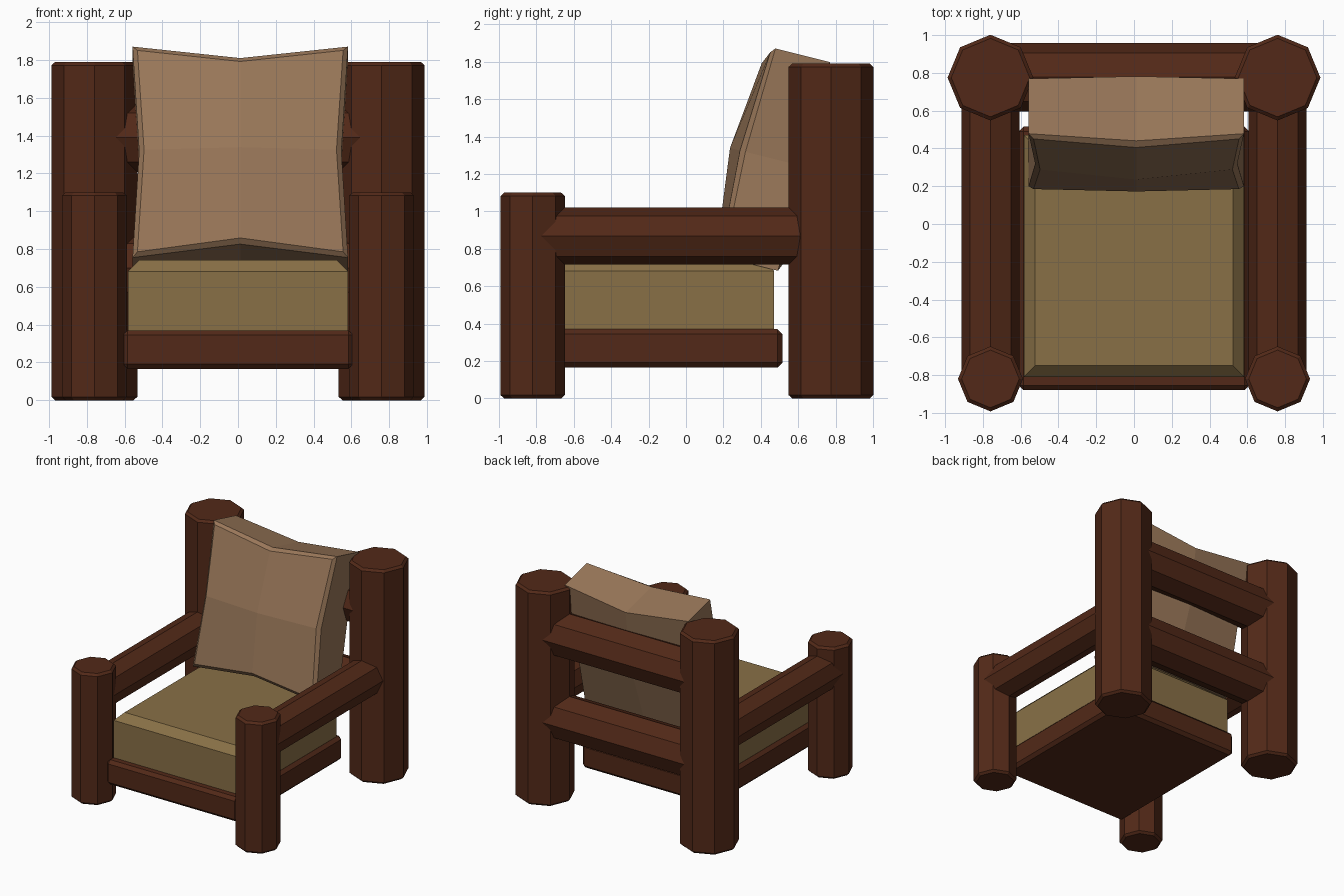
import bpy, bmesh, math
from mathutils import Vector

if "Cube" in bpy.data.objects:
    bpy.data.objects.remove(bpy.data.objects["Cube"])


def material(name, rgb):
    m = bpy.data.materials.new(name)
    m.diffuse_color = (*rgb, 1)
    m.use_nodes = True
    m.node_tree.nodes["Principled BSDF"].inputs["Base Color"].default_value = m.diffuse_color
    return m


WOOD = material("wood", (0.085, 0.022, 0.009))
SEAT = material("seat_fabric", (0.25, 0.163, 0.062))
PILLOW = material("pillow_fabric", (0.32, 0.185, 0.1))


def finish(name, bm, mat):
    bmesh.ops.recalc_face_normals(bm, faces=bm.faces)
    me = bpy.data.meshes.new(name)
    bm.to_mesh(me)
    bm.free()
    me.materials.append(mat)
    ob = bpy.data.objects.new(name, me)
    bpy.context.collection.objects.link(ob)
    return ob


def log(name, start, end, radius, bevel=0.018):
    """Eight-sided log between two points, with chamfered ends."""
    a, b = Vector(start), Vector(end)
    bm = bmesh.new()
    bmesh.ops.create_cone(bm, cap_ends=True, segments=8, radius1=radius,
                          radius2=radius, depth=(b - a).length)
    caps = [f for f in bm.faces if len(f.verts) == 8]
    rims = list({e for f in caps for e in f.edges})
    bmesh.ops.bevel(bm, geom=rims, offset=bevel, segments=1, affect='EDGES')
    ob = finish(name, bm, WOOD)
    ob.location = (a + b) / 2
    axis = b - a
    if abs(axis.x) > 0.1:
        ob.rotation_euler = (0, math.pi / 2, 0)
    elif abs(axis.y) > 0.1:
        ob.rotation_euler = (math.pi / 2, 0, 0)
    return ob


def block(name, lo, hi, bevel, mat, top_only=False):
    """Box between two corners, with chamfered edges."""
    bm = bmesh.new()
    bmesh.ops.create_cube(bm, size=1)
    lo, hi = Vector(lo), Vector(hi)
    for v in bm.verts:
        v.co = (lo + hi) / 2 + v.co * (hi - lo)
    edges = [e for e in bm.edges
             if not top_only or all(v.co.z > hi.z - 1e-4 for v in e.verts)]
    bmesh.ops.bevel(bm, geom=edges, offset=bevel, segments=1, affect='EDGES')
    return finish(name, bm, mat)


# Posts and arms, left and right
for side, s in (("left", -1), ("right", 1)):
    x = 0.76 * s
    log(f"back_post_{side}", (x, 0.775, 0), (x, 0.775, 1.79), 0.227)
    log(f"front_post_{side}", (x, -0.82, 0), (x, -0.82, 1.10), 0.172)
    log(f"arm_{side}", (x, -0.82, 0.868), (x, 0.72, 0.868), 0.153)

# Back rails
for name, z in (("upper", 1.39), ("lower", 0.70)):
    log(f"back_rail_{name}", (-0.76, 0.777, z), (0.76, 0.777, z), 0.182)

# Base and seat cushion
block("seat_base", (-0.61, -0.88, 0.165), (0.61, 0.515, 0.37), 0.026, WOOD)
block("seat_cushion", (-0.583, -0.81, 0.25), (0.583, 0.47, 0.742), 0.06, SEAT,
      top_only=True)


# Back pillow: layers of 3x3 points with pinched edges and bulging middles
def build_pillow():
    half, height, tilt = 0.57, 1.15, math.radians(14)
    up = Vector((0, math.sin(tilt), math.cos(tilt)))
    back = Vector((0, math.cos(tilt), -math.sin(tilt)))
    centre = Vector((0.012, 0.20, 0.755)) + up * height / 2
    bm = bmesh.new()

    def layer(inset, depth, edge_bulge, centre_bulge):
        pts = {}
        for i in (-1, 0, 1):
            for j in (-1, 0, 1):
                u = i * (half - inset - (0.035 if j == 0 else 0))
                v = j * (height / 2 - inset - (0.068 if i == 0 else 0))
                b = (0, edge_bulge, centre_bulge)[(i == 0) + (j == 0)]
                pts[i, j] = bm.verts.new(
                    centre + Vector((u, 0, 0)) + up * v + back * (depth + b))
        return pts

    front = layer(0.026, -0.022, -0.03, -0.085)
    rim = layer(0, 0, -0.022, 0)
    rear = layer(0, 0.30, 0.03, 0.08)
    for pts in (front, rear):
        for i in (-1, 0):
            for j in (-1, 0):
                bm.faces.new([pts[i, j], pts[i + 1, j],
                              pts[i + 1, j + 1], pts[i, j + 1]])
    ring = [(-1, -1), (0, -1), (1, -1), (1, 0), (1, 1), (0, 1), (-1, 1), (-1, 0)]
    for a, b in ((front, rim), (rim, rear)):
        for p, q in zip(ring, ring[1:] + ring[:1]):
            bm.faces.new([a[p], a[q], b[q], b[p]])
    bm.verts.remove(rim[0, 0])
    return finish("back_pillow", bm, PILLOW)


build_pillow()
